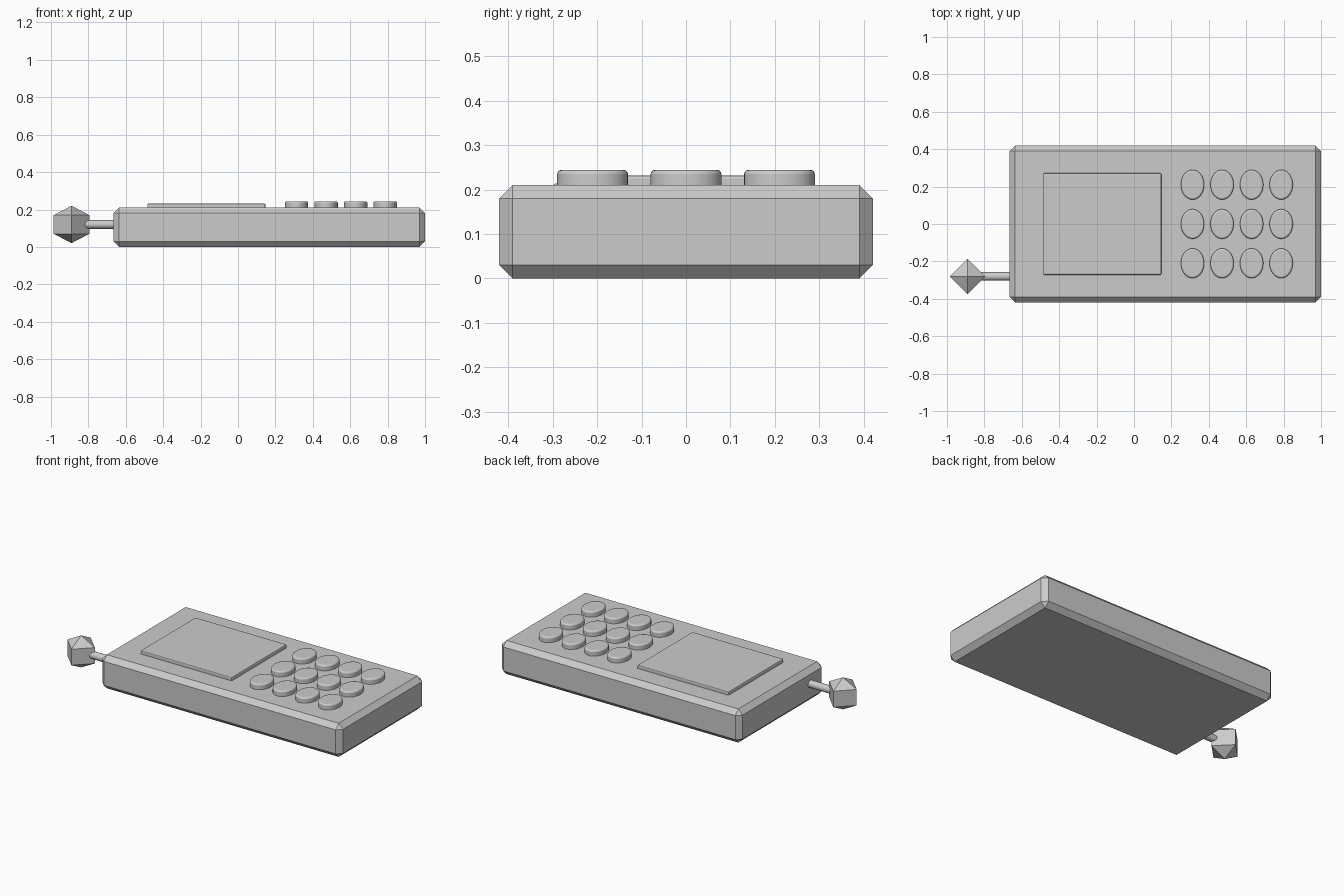
import bpy
from math import pi

if "Cube" in bpy.data.objects:
    bpy.data.objects.remove(bpy.data.objects["Cube"])


def finish(obj, name, bevel=0.0, segments=1, smooth=False):
    obj.name = name
    bpy.ops.object.transform_apply(location=False, rotation=True, scale=True)
    if smooth:
        bpy.ops.object.shade_smooth_by_angle()
    if bevel:
        mod = obj.modifiers.new("edge_bevel", 'BEVEL')
        mod.width = bevel
        mod.segments = segments
        mod.limit_method = 'ANGLE'
        mod.angle_limit = pi / 4
    return obj


def box(name, lo, hi, bevel, segments=1):
    centre = [(a + b) / 2 for a, b in zip(lo, hi)]
    bpy.ops.mesh.primitive_cube_add(size=1, location=centre)
    obj = bpy.context.object
    obj.scale = [b - a for a, b in zip(lo, hi)]
    return finish(obj, name, bevel, segments)


# Chamfered case and raised screen panel
box("case", (-0.665, -0.42, 0), (1.0, 0.42, 0.21), 0.03)
box("screen", (-0.485, -0.272, 0.19), (0.147, 0.272, 0.232), 0.007, 2)

# Keypad: 4 x 3 oval buttons with softened rims
for col in range(4):
    for row in range(3):
        bpy.ops.mesh.primitive_cylinder_add(
            vertices=32, radius=1, depth=1,
            location=(0.313 + 0.158 * col, 0.21 * (row - 1), 0.219))
        button = bpy.context.object
        button.scale = (0.0625, 0.0795, 0.05)
        finish(button, f"button_{col + 1}_{row + 1}", 0.009, 3, smooth=True)

# Antenna rod running out of the left side
bpy.ops.mesh.primitive_cylinder_add(
    vertices=16, radius=0.023, depth=0.22,
    location=(-0.74, -0.28, 0.12), rotation=(0, pi / 2, 0))
finish(bpy.context.object, "antenna_rod", smooth=True)

# Octahedral antenna tip: two four-sided pyramids joined at the waist
bpy.ops.mesh.primitive_uv_sphere_add(
    segments=4, ring_count=2, radius=1, location=(-0.89, -0.28, 0.12))
tip = bpy.context.object
tip.scale = (0.11, 0.11, 0.1)
finish(tip, "antenna_tip")
